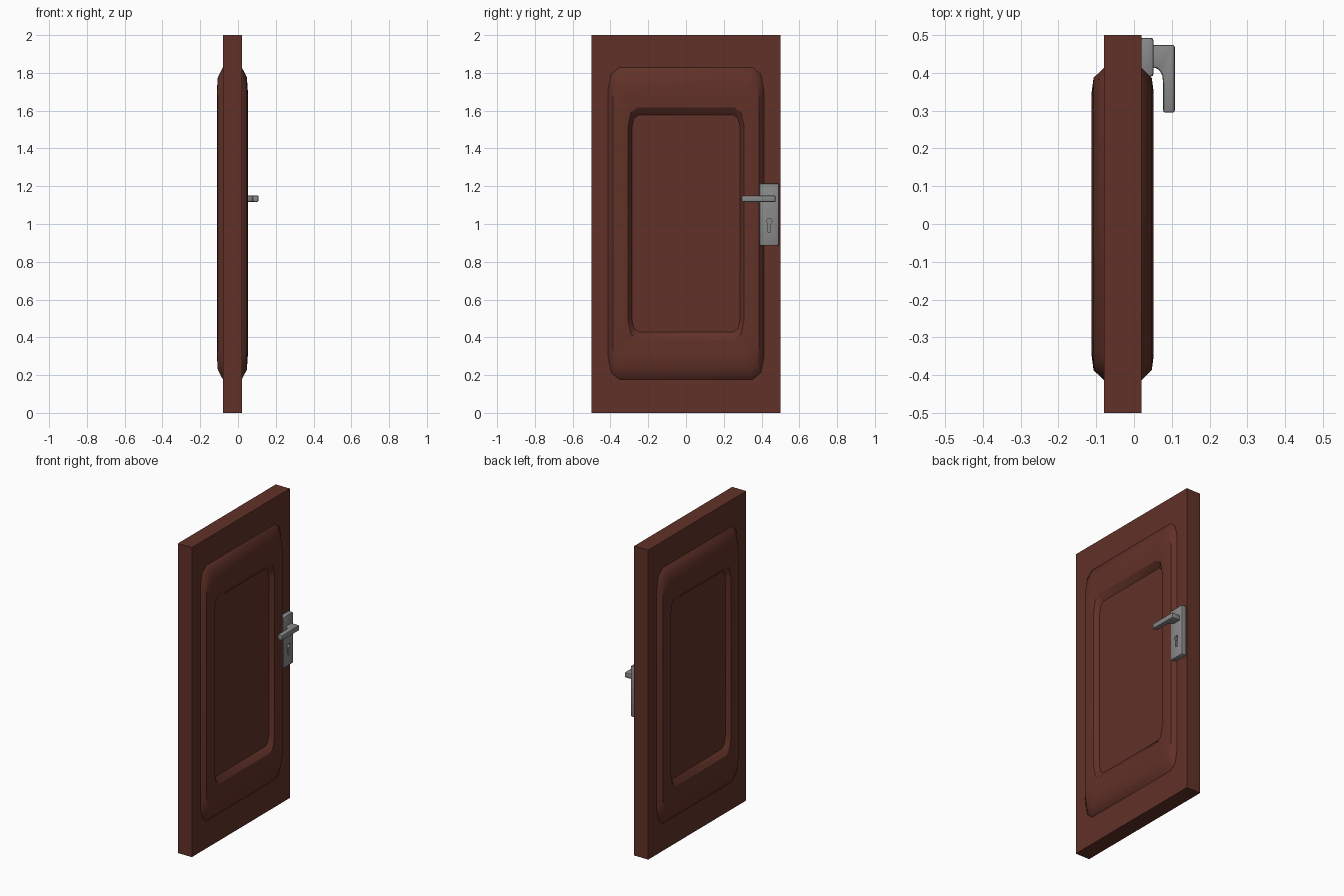
import bpy, bmesh, math

if "Cube" in bpy.data.objects:
    bpy.data.objects.remove(bpy.data.objects["Cube"])


def material(name, rgb):
    m = bpy.data.materials.new(name)
    m.diffuse_color = (*rgb, 1)
    m.use_nodes = True
    m.node_tree.nodes["Principled BSDF"].inputs["Base Color"].default_value = m.diffuse_color
    return m


brown = material("dark_red_brown_wood", (0.12, 0.031, 0.021))
grey = material("grey_metal", (0.25, 0.25, 0.25))


def finish(name, bm, mat, bevel=0.0, segments=2, smooth=True):
    bmesh.ops.recalc_face_normals(bm, faces=bm.faces)
    me = bpy.data.meshes.new(name)
    bm.to_mesh(me)
    bm.free()
    me.materials.append(mat)
    ob = bpy.data.objects.new(name, me)
    bpy.context.collection.objects.link(ob)
    bpy.context.view_layer.objects.active = ob
    ob.select_set(True)
    if bevel:
        mod = ob.modifiers.new("bevel", 'BEVEL')
        mod.width, mod.segments, mod.limit_method = bevel, segments, 'ANGLE'
        bpy.ops.object.modifier_apply(modifier=mod.name)
    if smooth:
        bpy.ops.object.shade_smooth_by_angle(angle=math.radians(30))
    ob.select_set(False)
    return ob


def box(x0, x1, y0, y1, z0, z1):
    bm = bmesh.new()
    bmesh.ops.create_cube(bm, size=1)
    for v in bm.verts:
        v.co.x = x0 + (v.co.x + 0.5) * (x1 - x0)
        v.co.y = y0 + (v.co.y + 0.5) * (y1 - y0)
        v.co.z = z0 + (v.co.z + 0.5) * (z1 - z0)
    return bm


def prism(points, vec):
    """Extrude a closed outline of 3D points along vec."""
    bm = bmesh.new()
    f = bm.faces.new([bm.verts.new(p) for p in points])
    new = bmesh.ops.extrude_face_region(bm, geom=[f], use_keep_orig=True)["geom"]
    bmesh.ops.translate(bm, vec=vec, verts=[g for g in new if isinstance(g, bmesh.types.BMVert)])
    return bm


# Door slab
MID = -0.03
finish("door_slab", box(-0.08, 0.02, -0.5, 0.5, 0, 2), brown, smooth=False)

# Raised moulding on both faces: (half width, height from door centre, corner)
PROFILE = [(0.414, 0.047, 0.06), (0.413, 0.050, 0.06), (0.387, 0.077, 0.055),
           (0.350, 0.082, 0.05), (0.307, 0.077, 0.05), (0.287, 0.050, 0.035),
           (0.286, 0.047, 0.035)]


def ring(half, c):
    """Rounded rectangle outline, stretched twice as tall as wide."""
    pts = []
    for k, (sy, sz) in enumerate([(1, 1), (-1, 1), (-1, -1), (1, -1)]):
        for i in range(3):
            a = math.radians(90 * k + 45 * i)
            pts.append((sy * (half - c) + c * math.cos(a),
                        1.003 + 2 * (sz * (half - c) + c * math.sin(a))))
    return pts


for side, label in ((1, "right"), (-1, "left")):
    bm = bmesh.new()
    loops = [[bm.verts.new((MID + side * h, y, z)) for y, z in ring(half, c)]
             for half, h, c in PROFILE]
    n = len(loops[0])
    # the last ring joins the first inside the slab
    for a, b in zip(loops, loops[1:] + loops[:1]):
        for i in range(n):
            bm.faces.new((a[i], a[(i + 1) % n], b[(i + 1) % n], b[i]))
    finish(label + "_moulding", bm, brown)

# Lock plate
plate = finish("lock_plate", box(0.015, 0.052, 0.39, 0.493, 0.885, 1.215), grey, 0.008)

# Keyhole cut into the plate: round head with a tapering slot
cy, cz, r = 0.441, 1.015, 0.014
hole = [(0.03, cy + r * math.cos(math.radians(a)), cz + r * math.sin(math.radians(a)))
        for a in range(-60, 241, 30)]
hole += [(0.03, cy - 0.006, 0.955), (0.03, cy + 0.006, 0.955)]
cutter = finish("keyhole_cutter", prism(hole, (0.05, 0, 0)), grey, smooth=False)
cut = plate.modifiers.new("keyhole", 'BOOLEAN')
cut.operation, cut.object, cut.solver = 'DIFFERENCE', cutter, 'EXACT'
bpy.context.view_layer.objects.active = plate
bpy.ops.object.modifier_apply(modifier=cut.name)
bpy.data.objects.remove(cutter)

# Lever handle: L-shaped outline seen from above
outline = [(0.048, 0.474), (0.108, 0.474), (0.108, 0.295), (0.077, 0.295),
           (0.077, 0.375), (0.075, 0.392), (0.069, 0.405), (0.060, 0.412), (0.048, 0.415)]
finish("lever_handle", prism([(x, y, 1.117) for x, y in outline], (0, 0, 0.034)), grey, 0.006)
